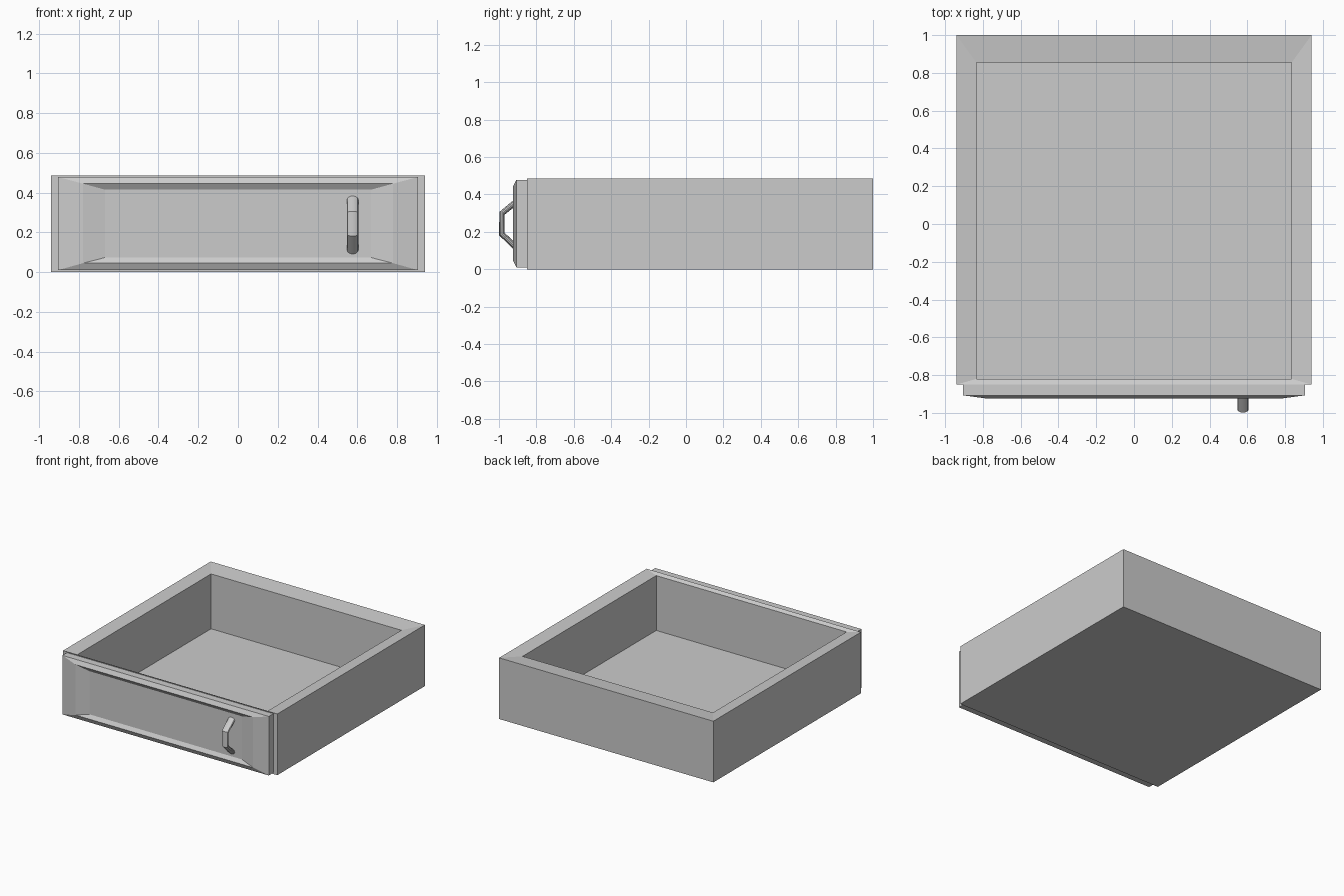
import bpy, bmesh, math

if "Cube" in bpy.data.objects:
    bpy.data.objects.remove(bpy.data.objects["Cube"])


def ring_rect(bm, coords):
    return [bm.verts.new(c) for c in coords]


def bridge_loops(name, loops):
    """Connect successive closed loops with quads and cap both ends."""
    bm = bmesh.new()
    rings = [ring_rect(bm, loop) for loop in loops]
    for a, b in zip(rings, rings[1:]):
        n = len(a)
        for i in range(n):
            j = (i + 1) % n
            bm.faces.new((a[i], a[j], b[j], b[i]))
    bm.faces.new(rings[0])
    bm.faces.new(rings[-1])
    bmesh.ops.recalc_face_normals(bm, faces=bm.faces)
    mesh = bpy.data.meshes.new(name)
    bm.to_mesh(mesh)
    bm.free()
    obj = bpy.data.objects.new(name, mesh)
    bpy.context.collection.objects.link(obj)
    return obj


def flat_rect(x, y0, y1, z):
    return [(-x, y0, z), (x, y0, z), (x, y1, z), (-x, y1, z)]


def front_rect(x, z0, z1, y):
    return [(-x, y, z0), (x, y, z0), (x, y, z1), (-x, y, z1)]


# Open tray with a rim sloping slightly inward
bridge_loops("drawer_tray", [
    flat_rect(0.94, -0.85, 1.0, 0.0),
    flat_rect(0.94, -0.85, 1.0, 0.485),
    flat_rect(0.835, -0.82, 0.855, 0.47),
    flat_rect(0.835, -0.82, 0.855, 0.035),
])

# Front panel: raised ridge around a recessed centre
bridge_loops("drawer_front", [
    front_rect(0.905, 0.01, 0.478, -0.845),
    front_rect(0.905, 0.01, 0.478, -0.907),
    front_rect(0.78, 0.045, 0.445, -0.924),
    front_rect(0.67, 0.073, 0.415, -0.905),
])

# Bent handle with an oval cross-section
path = [(-0.895, 0.371), (-0.984, 0.299), (-0.984, 0.188), (-0.895, 0.103)]
SIDES = 12
loops = []
for i, (y, z) in enumerate(path):
    a, b = path[max(i - 1, 0)], path[min(i + 1, len(path) - 1)]
    dy, dz = b[0] - a[0], b[1] - a[1]
    length = math.hypot(dy, dz)
    ny, nz = -dz / length, dy / length
    loops.append([(0.577 + 0.029 * math.cos(t),
                   y + ny * 0.016 * math.sin(t),
                   z + nz * 0.016 * math.sin(t))
                  for t in (2 * math.pi * k / SIDES for k in range(SIDES))])
handle = bridge_loops("handle", loops)
bpy.context.view_layer.objects.active = handle
handle.select_set(True)
bpy.ops.object.shade_smooth_by_angle(angle=math.radians(35))
